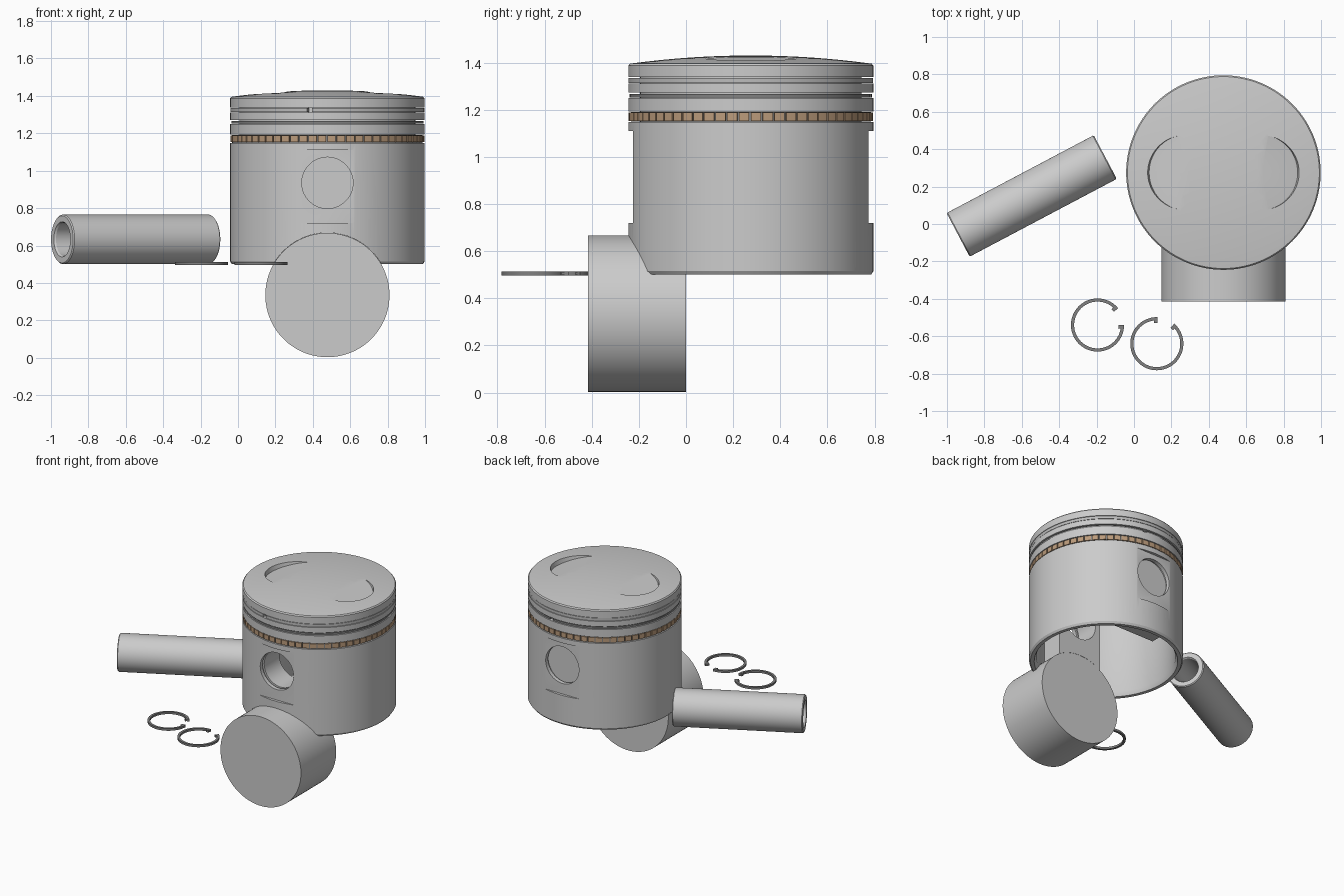
import bpy
import bmesh
from math import pi, radians, atan2
from mathutils import Matrix, Vector

cube = bpy.data.objects.get("Cube")
if cube:
    bpy.data.objects.remove(cube, do_unlink=True)


def material(name, rgb):
    mat = bpy.data.materials.new(name)
    mat.use_nodes = True
    mat.diffuse_color = (*rgb, 1)
    mat.node_tree.nodes["Principled BSDF"].inputs["Base Color"].default_value = (*rgb, 1)
    return mat


ALUMINIUM = material("aluminium", (0.6, 0.6, 0.6))
STEEL = material("steel", (0.5, 0.5, 0.5))
DARK = material("dark steel", (0.22, 0.22, 0.22))
BRONZE = material("bronze", (0.5, 0.33, 0.2))


def finish(name, bm, mat, matrix):
    bm.transform(matrix)
    bmesh.ops.recalc_face_normals(bm, faces=bm.faces)
    mesh = bpy.data.meshes.new(name)
    bm.to_mesh(mesh)
    bm.free()
    mesh.materials.append(mat)
    obj = bpy.data.objects.new(name, mesh)
    bpy.context.collection.objects.link(obj)
    return obj


def revolve(name, profile, mat, matrix=Matrix(), arcs=((0, 360),), steps=128):
    """Turn a closed (radius, height) profile about z, once for each arc in degrees."""
    bm = bmesh.new()
    n = len(profile)
    for start, end in arcs:
        full = end - start >= 360
        rows = []
        for i in range(steps if full else steps + 1):
            turn = Matrix.Rotation(radians(start + (end - start) * i / steps), 3, "Z")
            rows.append([bm.verts.new(turn @ Vector((r, 0, z))) for r, z in profile])
        for i in range(steps):
            a, b = rows[i], rows[(i + 1) % len(rows)]
            for j in range(n):
                k = (j + 1) % n
                if profile[j][0] or profile[k][0]:
                    bm.faces.new((a[j], a[k], b[k], b[j]))
        if not full:
            bm.faces.new(rows[0])
            bm.faces.new(rows[-1])
    bmesh.ops.remove_doubles(bm, verts=bm.verts, dist=1e-6)
    return finish(name, bm, mat, matrix)


def band(r0, r1, z0, z1):
    return [(r0, z0), (r1, z0), (r1, z1), (r0, z1)]


def box(name, size, centre, mat):
    bm = bmesh.new()
    bmesh.ops.create_cube(bm, size=1, matrix=Matrix.Diagonal((*size, 1)))
    return finish(name, bm, mat, Matrix.Translation(centre))


def smooth(obj):
    bpy.ops.object.select_all(action="DESELECT")
    obj.select_set(True)
    bpy.context.view_layer.objects.active = obj
    bpy.ops.object.shade_smooth_by_angle(angle=radians(30))


def combine(obj, tool, operation):
    """Apply a boolean and throw the tool away."""
    tool.hide_render = True
    mod = obj.modifiers.new("shape", "BOOLEAN")
    mod.operation, mod.solver, mod.object = operation, "EXACT", tool
    bpy.context.view_layer.objects.active = obj
    bpy.ops.object.modifier_apply(modifier=mod.name)
    bpy.data.objects.remove(tool, do_unlink=True)


CX, CY = 0.478, 0.275
R = 0.52
PIN_Z, PIN_R = 0.935, 0.137
CENTRE = Matrix.Translation((CX, CY, 0))


def along_y(y, z):
    """Place a z-axis shape at the piston middle, pointing back along y."""
    return Matrix.Translation((CX, y, z)) @ Matrix.Rotation(-pi / 2, 4, "X")


# Piston body: hollow skirt, ring grooves and domed crown
GROOVES = [(1.147, 1.193), (1.25, 1.272), (1.311, 1.338)]
profile = [(0, 1.26), (0.36, 1.26), (0.42, 1.2), (0.42, 1.13), (0.47, 1.08),
           (0.47, 0.53), (0.485, 0.5), (0.51, 0.5), (R, 0.515)]
for low, high in GROOVES:
    profile += [(R, low), (0.47, low), (0.47, high), (R, high)]
profile += [(R, 1.387), (0.513, 1.395)]
profile += [(0.5 * t / 8, 1.43 - 0.033 * (t / 8) ** 2) for t in range(8, -1, -1)]
piston = revolve("piston", profile, ALUMINIUM, CENTRE)

for side in (-1, 1):
    # Pin boss and the flat recess outside it
    boss = box("boss", (0.36, 0.205, 0.52), (CX, CY + side * 0.3775, 0.86), ALUMINIUM)
    combine(piston, boss, "UNION")
    recess = box("recess", (0.31, 0.2, 0.39), (CX, CY + side * 0.6, 0.915), ALUMINIUM)
    combine(piston, recess, "DIFFERENCE")
    # Arched skirt cutout
    arch = revolve("arch", band(0, 0.333, -0.2, 0.2), ALUMINIUM,
                   along_y(CY + side * 0.475, 0.335))
    combine(piston, arch, "DIFFERENCE")

# Pin bore with a clip groove near each end
bore = revolve("bore", band(0, PIN_R, -1, 1), ALUMINIUM, along_y(CY, PIN_Z))
combine(piston, bore, "DIFFERENCE")
for side in (-1, 1):
    groove = revolve("groove", band(0, 0.15, -0.009, 0.009), ALUMINIUM,
                     along_y(CY + side * 0.462, PIN_Z))
    combine(piston, groove, "DIFFERENCE")
    # Tilted valve pocket, deepest toward the rim
    pocket = revolve("pocket", band(0, 0.2, 0, 0.2), ALUMINIUM,
                     Matrix.Translation((CX + side * 0.203, CY, 1.426))
                     @ Matrix.Rotation(side * 0.25, 4, "Y"))
    combine(piston, pocket, "DIFFERENCE")
smooth(piston)

# Piston rings
smooth(revolve("top_ring", band(0.465, R - 0.001, 1.314, 1.335), STEEL, CENTRE,
               arcs=((-99, 258),)))
smooth(revolve("second_ring", band(0.465, 0.514, 1.252, 1.266), DARK, CENTRE,
               arcs=((82, 439),)))
smooth(revolve("oil_ring_core", band(0.465, 0.509, 1.149, 1.191), DARK, CENTRE))
pitch = 360 / 64
smooth(revolve("oil_ring_segments", band(0.5, R - 0.002, 1.153, 1.188), BRONZE, CENTRE,
               arcs=[(i * pitch, (i + 0.86) * pitch) for i in range(64)], steps=3))

# Solid cylinder below the front of the piston
smooth(revolve("front_cylinder", band(0, 0.332, -0.415, 0), ALUMINIUM, along_y(0, 0.335)))

# Hollow wrist pin lying beside the piston
axis = Vector((0.787, 0.416, 0))
half = axis.length / 2
tube = [(0.088, -half + 0.01), (0.094, -half), (0.126, -half), (0.132, -half + 0.006),
        (0.132, half - 0.006), (0.126, half), (0.094, half), (0.088, half - 0.01)]
smooth(revolve("wrist_pin", tube, ALUMINIUM,
               Matrix.Translation((-0.547, 0.15, 0.633))
               @ Matrix.Rotation(atan2(axis.y, axis.x), 4, "Z")
               @ Matrix.Rotation(pi / 2, 4, "Y")))

# Open retaining clips with inward lugs at the ends
for name, x, y, start, end in (("left_clip", 0.122, -0.64, 88, 409),
                               ("right_clip", -0.195, -0.54, 39, 360)):
    place = Matrix.Translation((x, y, 0.497))
    smooth(revolve(name, band(0.125, 0.142, 0, 0.016), DARK, place, ((start, end),), 96))
    smooth(revolve(name + "_lugs", band(0.112, 0.141, 0.001, 0.015), DARK, place,
                   ((start, start + 9), (end - 9, end)), 4))
